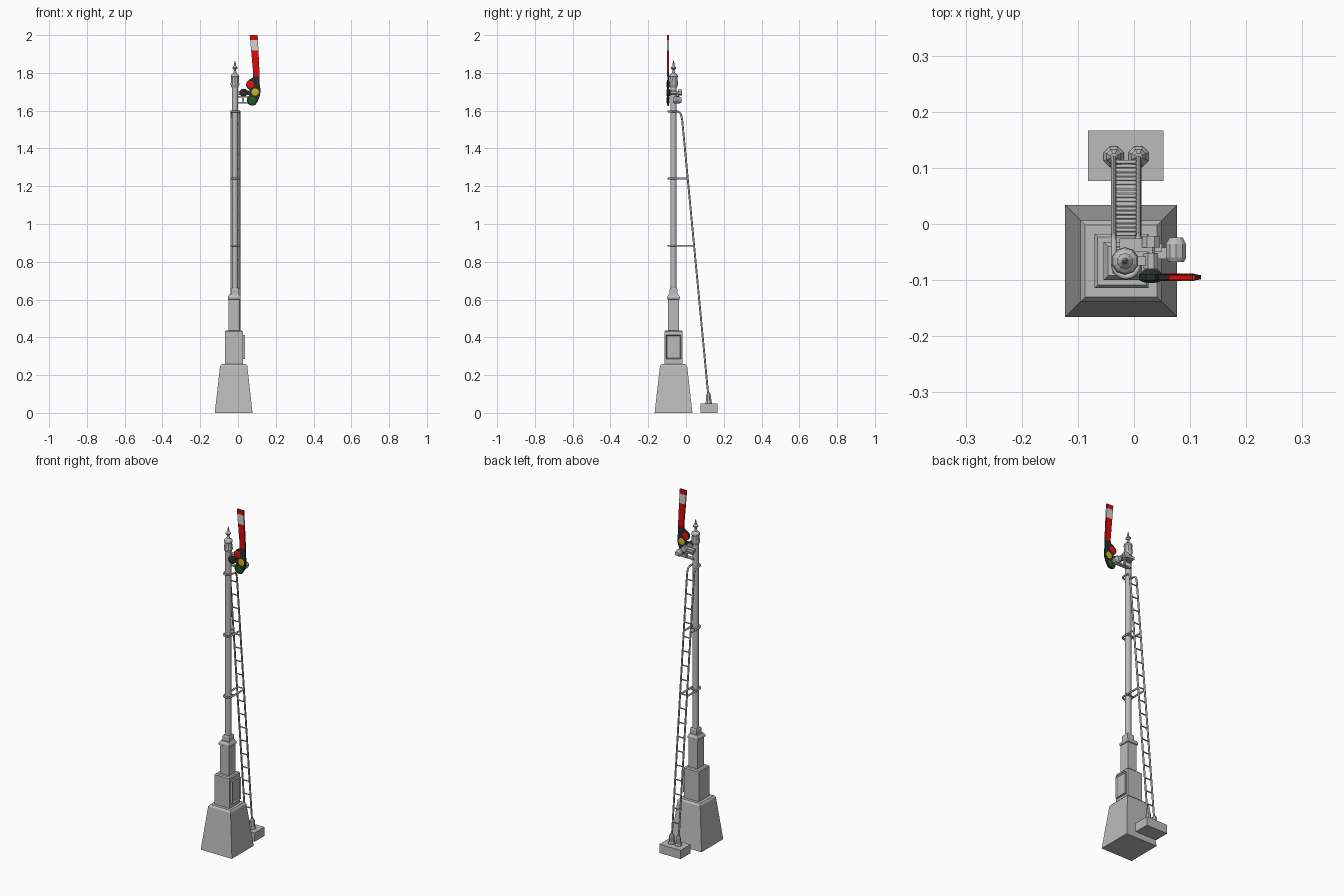
import bpy, bmesh, math
from mathutils import Vector, Matrix

if "Cube" in bpy.data.objects:
    bpy.data.objects.remove(bpy.data.objects["Cube"])


def material(name, rgb):
    m = bpy.data.materials.new(name)
    m.diffuse_color = (*rgb, 1)
    m.use_nodes = True
    m.node_tree.nodes["Principled BSDF"].inputs["Base Color"].default_value = m.diffuse_color
    return m


GREY = material("light grey", (0.5, 0.5, 0.5))
DARK = material("dark iron", (0.022, 0.027, 0.027))
RED = material("arm red", (0.68, 0.003, 0.003))
WHITE = material("stripe white", (0.65, 0.65, 0.63))
LENS_RED = material("lens red", (0.8, 0.005, 0.005))
LENS_YELLOW = material("lens yellow", (0.62, 0.46, 0.01))
LENS_GREEN = material("lens green", (0.01, 0.12, 0.012))


def finish(name, bm, mat, smooth=False):
    bmesh.ops.recalc_face_normals(bm, faces=bm.faces)
    me = bpy.data.meshes.new(name)
    bm.to_mesh(me)
    bm.free()
    me.materials.append(mat)
    ob = bpy.data.objects.new(name, me)
    bpy.context.collection.objects.link(ob)
    if smooth:
        bpy.ops.object.select_all(action='DESELECT')
        ob.select_set(True)
        bpy.context.view_layer.objects.active = ob
        bpy.ops.object.shade_smooth_by_angle(angle=math.radians(40))
    return ob


def lathe(name, profile, n, at, mat, along_y=False, smooth=False):
    """Stack of n-sided rings from (flat radius, height) pairs."""
    bm = bmesh.new()
    k = 1 / math.cos(math.pi / n)
    rings = []
    for r, h in profile:
        ring = []
        for i in range(n):
            a = 2 * math.pi * (i + 0.5) / n
            c, s = r * k * math.cos(a), r * k * math.sin(a)
            p = Vector((c, h, s)) if along_y else Vector((c, s, h))
            ring.append(bm.verts.new(p + Vector(at)))
        rings.append(ring)
    for a, b in zip(rings, rings[1:]):
        for i in range(n):
            j = (i + 1) % n
            bm.faces.new((a[i], a[j], b[j], b[i]))
    bm.faces.new(rings[0])
    bm.faces.new(rings[-1])
    return finish(name, bm, mat, smooth)


def box(name, lo, hi, mat):
    lo, hi = Vector(lo), Vector(hi)
    bm = bmesh.new()
    bmesh.ops.create_cube(bm, size=1, matrix=Matrix.Translation((lo + hi) / 2) @ Matrix.Diagonal((*(hi - lo), 1)))
    return finish(name, bm, mat)


def plate(name, outline, y0, y1, mat):
    """Flat outline in x,z given thickness in y."""
    bm = bmesh.new()
    f = bm.faces.new([bm.verts.new((x, y0, z)) for x, z in outline])
    ext = bmesh.ops.extrude_face_region(bm, geom=[f])
    vs = [v for v in ext["geom"] if isinstance(v, bmesh.types.BMVert)]
    bmesh.ops.translate(bm, verts=vs, vec=(0, y1 - y0, 0))
    return finish(name, bm, mat)


def tube(name, pts, r, mat):
    cu = bpy.data.curves.new(name, 'CURVE')
    cu.dimensions = '3D'
    cu.bevel_depth, cu.bevel_resolution, cu.use_fill_caps = r, 2, True
    sp = cu.splines.new('POLY')
    sp.points.add(len(pts) - 1)
    for p, co in zip(sp.points, pts):
        p.co = (*co, 1)
    cu.materials.append(mat)
    ob = bpy.data.objects.new(name, cu)
    bpy.context.collection.objects.link(ob)
    bpy.ops.object.select_all(action='DESELECT')
    ob.select_set(True)
    bpy.context.view_layer.objects.active = ob
    bpy.ops.object.convert(target='MESH')


BX, MX, CY = -0.022, -0.016, -0.066      # base centre x, mast centre x, shared centre y

# Foundation and square pedestal
lathe("foundation", [(0.1, 0), (0.073, 0.24), (0.072, 0.248), (0.064, 0.258)], 4, (-0.023, CY, 0), GREY)
lathe("relay_box", [(0.048, 0.255), (0.048, 0.43), (0.043, 0.436)], 4, (BX, CY, 0), GREY)
lathe("pedestal", [(0.029, 0.43), (0.029, 0.6), (0.034, 0.603), (0.034, 0.614), (0.026, 0.627)],
      4, (BX + 0.002, CY, 0), GREY)
lathe("mast_socket", [(0.022, 0.62), (0.022, 0.652), (0.018, 0.66)], 4, (MX, CY, 0), GREY)

# Door with raised frame on the right of the relay box
bm = bmesh.new()
bmesh.ops.create_cube(bm, size=1, matrix=Matrix.Translation((0.03, CY, 0.348)) @ Matrix.Diagonal((0.014, 0.078, 0.128, 1)))
face = max(bm.faces, key=lambda f: f.calc_center_median().x)
bmesh.ops.inset_region(bm, faces=[face], thickness=0.008)
bmesh.ops.translate(bm, verts=face.verts, vec=(-0.006, 0, 0))
finish("relay_box_door", bm, GREY)

# Mast, cap and finial
lathe("mast", [(0.0165, 0.65), (0.0165, 1.735)], 12, (MX, CY, 0), GREY, smooth=True)
lathe("mast_cap", [(0.0165, 1.722), (0.021, 1.732), (0.0235, 1.74), (0.0215, 1.75), (0.02, 1.775), (0.023, 1.78),
                   (0.02, 1.79), (0.009, 1.799), (0.006, 1.81), (0.006, 1.816), (0.0135, 1.824), (0.0135, 1.828),
                   (0.006, 1.838), (0.0045, 1.85), (0.0008, 1.866)], 10, (MX, CY, 0), GREY)

# Ladder: rails bent over at the top, rungs, hoops round the mast
LX, HALF, RAIL = -0.014, 0.022, 0.005


def ladder_y(z):
    return 0.118 - 0.0946 * (z - 0.09)


def hoop_arc(z):
    return [(LX + HALF * math.cos(a), CY - 0.006 - HALF * math.sin(a), z)
            for a in [math.pi * i / 8 for i in range(9)]]


for side, label in ((-1, "left"), (1, "right")):
    x = LX + side * HALF
    tube("ladder_rail_" + label, [(x, ladder_y(z), z) for z in (0.07, 1.55)] +
         [(x, -0.024, 1.572), (x, -0.03, 1.587), (x, -0.042, 1.595), (x, CY - 0.006, 1.596)], RAIL, GREY)
    lathe("ladder_foot_" + label, [(0.018, 0.045), (0.018, 0.056), (0.014, 0.062), (0.013, 0.095), (0.006, 0.108)],
          8, (x, 0.12, 0), GREY)
tube("ladder_top_hoop", hoop_arc(1.596), RAIL, GREY)
for z in (0.885, 1.24):
    y = ladder_y(z)
    tube("ladder_stay", [(LX + HALF, y, z)] + hoop_arc(z) + [(LX - HALF, y, z)], RAIL, GREY)
    tube("stay_crossbar", [(LX + HALF, CY + 0.021, z), (LX - HALF, CY + 0.021, z)], 0.004, GREY)
for i in range(18):
    z = 0.17 + i * 0.08
    tube("ladder_rung", [(LX - HALF, ladder_y(z), z), (LX + HALF, ladder_y(z), z)], 0.0035, GREY)
box("ladder_footing", (-0.082, 0.077, 0), (0.053, 0.167, 0.051), GREY)

# Bracket, bearing and lamp behind the spectacle
PX, PZ, AY = 0.03, 1.695, -0.095
box("bearing_arm", (MX, CY - 0.008, 1.684), (PX, CY + 0.008, 1.704), GREY)
lathe("bearing_front", [(0.013, -0.08), (0.013, -0.052)], 8, (PX, 0, PZ), GREY, True)
lathe("bearing_back", [(0.016, -0.042), (0.016, -0.021)], 8, (PX, 0, PZ), GREY, True)
lathe("pivot_shaft", [(0.007, -0.1), (0.007, -0.022)], 8, (PX, 0, PZ), GREY, True)
box("bracket_back_bar", (-0.026, -0.05, 1.686), (PX, -0.026, 1.702), GREY)
box("lamp_bracket", (MX, -0.062, 1.637), (0.075, -0.042, 1.645), GREY)
box("lamp_bracket_top", (MX, -0.05, 1.67), (0.05, -0.035, 1.677), GREY)
box("lamp_bracket_post", (0.022, -0.05, 1.64), (0.032, -0.036, 1.69), GREY)
lathe("lamp", [(0.014, -0.068), (0.018, -0.06), (0.018, -0.036), (0.012, -0.024)], 10, (0.075, 0, 1.656), GREY, True)

# Spectacle plate with hub and three lenses
plate("spectacle_plate", [(0.081, 1.805), (0.078, 1.775), (0.058, 1.763), (0.044, 1.742), (0.047, 1.722),
                          (0.064, 1.708), (0.064, 1.685), (0.05, 1.67), (0.046, 1.652), (0.055, 1.634),
                          (0.073, 1.626), (0.092, 1.63), (0.106, 1.652), (0.117, 1.683), (0.119, 1.71),
                          (0.115, 1.74), (0.115, 1.805)], AY - 0.004, AY + 0.004, DARK)
lathe("spectacle_hub", [(0.012, AY - 0.009), (0.021, AY - 0.005), (0.021, AY + 0.005), (0.012, AY + 0.014)],
      8, (PX, 0, PZ), DARK, True)
plate("hub_link", [(PX, 1.685), (0.075, 1.683), (0.075, 1.709), (PX, 1.705)], AY - 0.003, AY + 0.003, DARK)
for label, x, z, mat in (("red", 0.066, 1.738, LENS_RED), ("yellow", 0.091, 1.698, LENS_YELLOW),
                         ("green", 0.075, 1.655, LENS_GREEN)):
    lathe("lens_rim_" + label, [(0.023, AY - 0.005), (0.023, AY + 0.005)], 14, (x, 0, z), DARK, True)
    lathe("lens_" + label, [(0.013, AY - 0.007), (0.019, AY - 0.0055), (0.019, AY + 0.0055), (0.013, AY + 0.007)],
          14, (x, 0, z), mat, True)


# Arm blade, cut into red and white bands
def blade(z):
    t = (z - 1.78) / 0.22
    return 0.0985 - 0.0155 * t, 0.0165 + 0.0045 * t


for label, z0, z1, mat in (("lower", 1.78, 1.918, RED), ("stripe", 1.918, 1.974, WHITE), ("tip", 1.974, 2.0, RED)):
    (c0, h0), (c1, h1) = blade(z0), blade(z1)
    plate("arm_" + label, [(c0 - h0, z0), (c0 + h0, z0), (c1 + h1, z1), (c1 - h1, z1)], AY - 0.0045, AY + 0.0045, mat)
